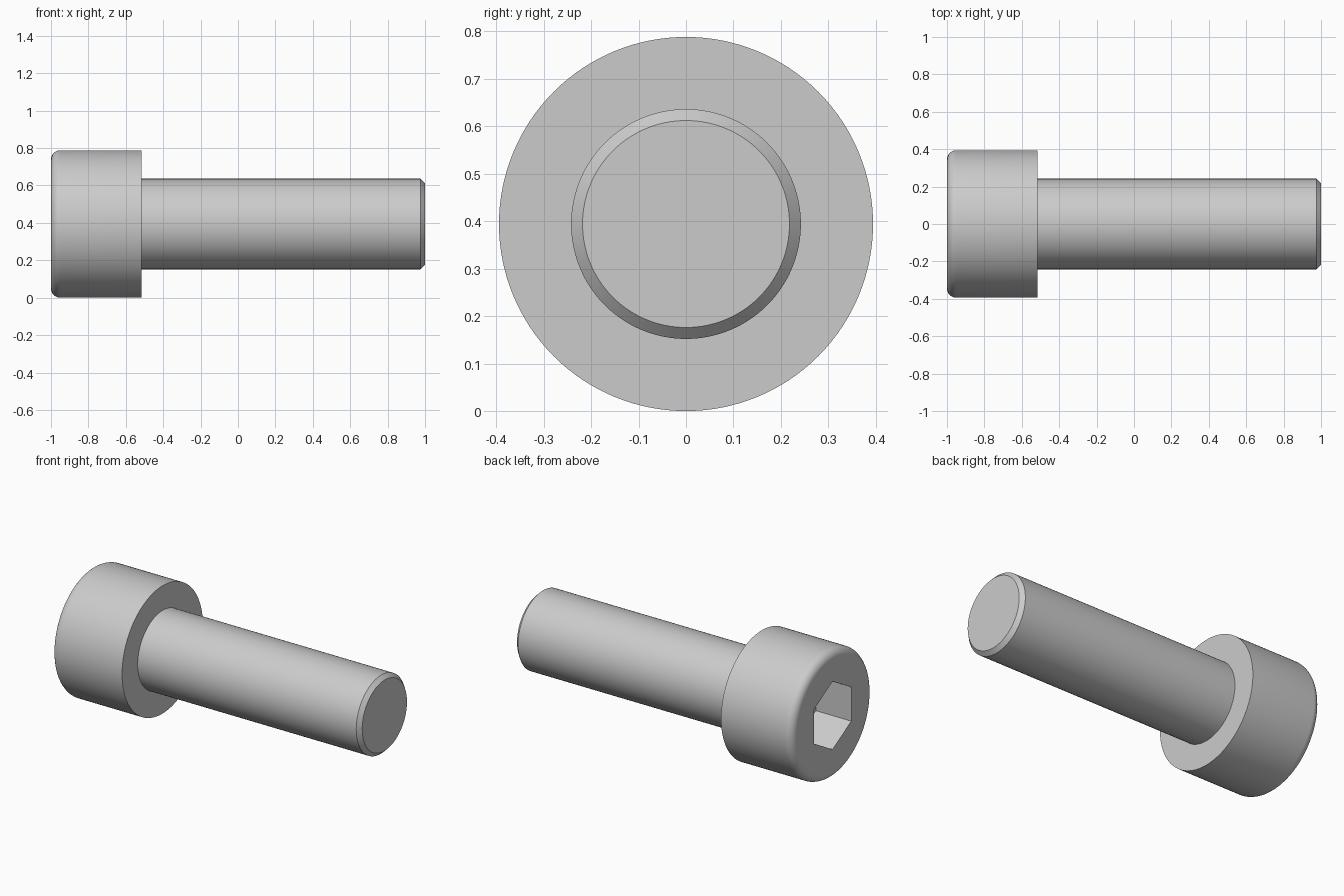
import bpy, bmesh
from math import pi, sin, cos, radians
from mathutils import Matrix, Vector

if "Cube" in bpy.data.objects:
    bpy.data.objects.remove(bpy.data.objects["Cube"])

SEGMENTS = 128
HEAD_R, SHANK_R = 0.394, 0.242
HEAD_END = -0.515
FILLET, CHAMFER = 0.05, 0.024
SOCKET_R, SOCKET_DEPTH = 0.21, 0.242
AXIS_Z = HEAD_R


def new_object(name, bm):
    bmesh.ops.recalc_face_normals(bm, faces=bm.faces)
    mesh = bpy.data.meshes.new(name)
    bm.to_mesh(mesh)
    bm.free()
    obj = bpy.data.objects.new(name, mesh)
    bpy.context.collection.objects.link(obj)
    obj.location.z = AXIS_Z
    return obj


def lathe_x(name, profile):
    """Revolve (x, radius) points around the x axis and cap both ends."""
    bm = bmesh.new()
    rings = [[bm.verts.new((x, r * sin(2 * pi * i / SEGMENTS), r * cos(2 * pi * i / SEGMENTS)))
              for i in range(SEGMENTS)] for x, r in profile]
    for a, b in zip(rings, rings[1:]):
        for i in range(SEGMENTS):
            j = (i + 1) % SEGMENTS
            bm.faces.new((a[i], a[j], b[j], b[i]))
    bm.faces.new(rings[0])
    bm.faces.new(rings[-1])
    return new_object(name, bm)


# Screw body: rounded head edge, flat shoulder, shank with chamfered tip
steps = 10
profile = [(-1 + FILLET * (1 - sin(t)), HEAD_R - FILLET * (1 - cos(t)))
           for t in (pi / 2 * (1 - k / steps) for k in range(steps + 1))]
profile += [(HEAD_END, HEAD_R), (HEAD_END, SHANK_R),
            (1 - CHAMFER, SHANK_R), (1, SHANK_R - CHAMFER)]
screw = lathe_x("socket_head_screw", profile)

# Hexagonal socket cutter, one corner pointing up
bm = bmesh.new()
length = SOCKET_DEPTH + 0.1
bmesh.ops.create_cone(bm, cap_ends=True, segments=6, radius1=SOCKET_R, radius2=SOCKET_R, depth=length)
corner = max((v.co for v in bm.verts), key=lambda c: c.x)
spin = Matrix.Rotation(-Vector((corner.x, corner.y)).angle_signed(Vector((1, 0))), 4, 'Z')
bmesh.ops.transform(bm, matrix=Matrix.Rotation(radians(90), 4, 'Y') @ spin, verts=bm.verts)
bmesh.ops.translate(bm, vec=(-1 + SOCKET_DEPTH - length / 2, 0, 0), verts=bm.verts)
cutter = new_object("hex_socket_cutter", bm)
cutter.hide_render = True

# Cut the socket, then smooth the round surfaces
cut = screw.modifiers.new("hex_socket", 'BOOLEAN')
cut.operation = 'DIFFERENCE'
cut.solver = 'EXACT'
cut.object = cutter
bpy.context.view_layer.objects.active = screw
screw.select_set(True)
bpy.ops.object.modifier_apply(modifier=cut.name)
bpy.data.objects.remove(cutter)
bpy.ops.object.shade_smooth_by_angle(angle=radians(25))
